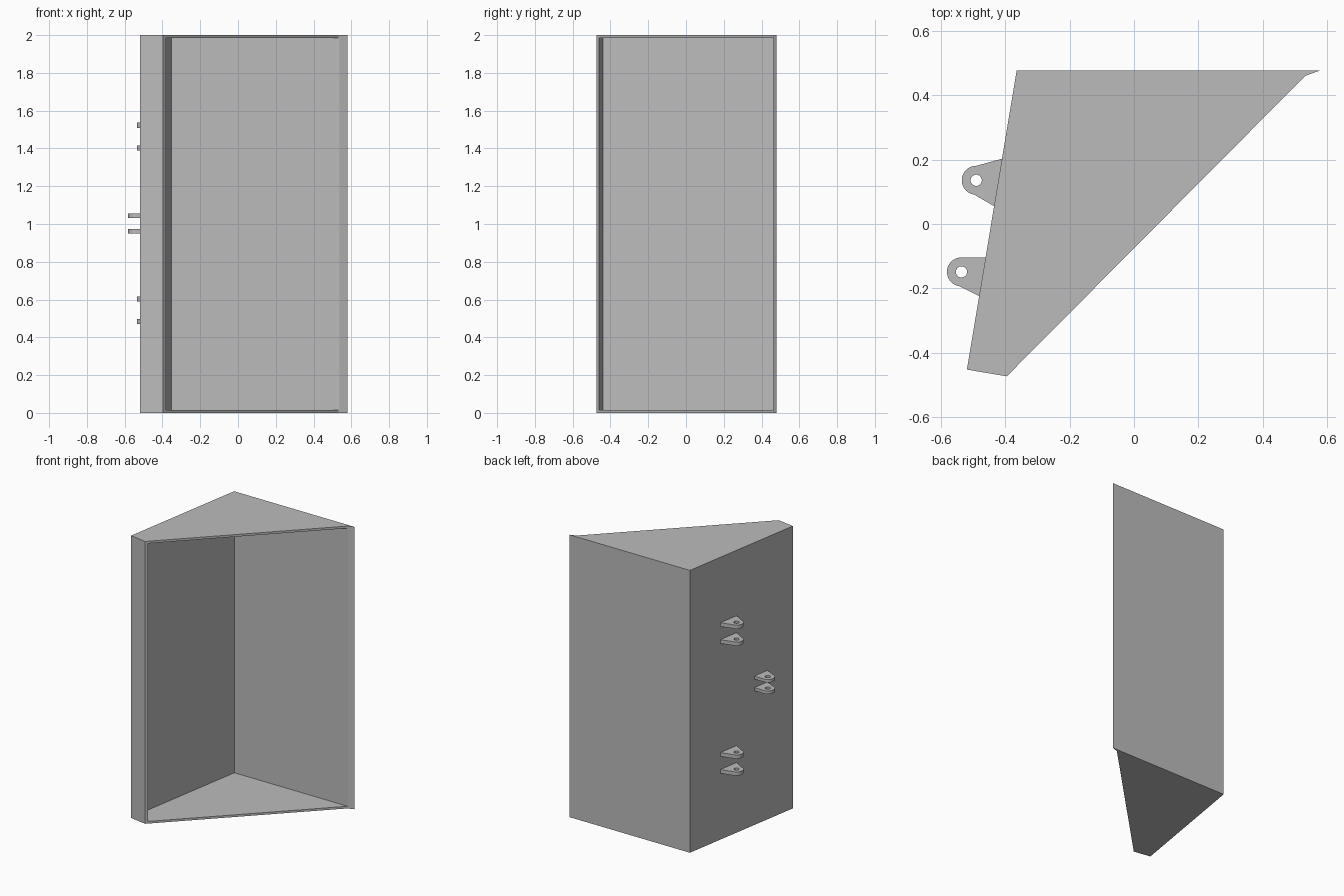
import bpy
import bmesh
from math import cos, sin, radians

cube = bpy.data.objects.get("Cube")
if cube:
    bpy.data.objects.remove(cube, do_unlink=True)

# Single grey paint
grey = bpy.data.materials.new("plain_grey")
grey.use_nodes = True
colour = (0.5, 0.5, 0.5, 1)
grey.diffuse_color = colour
grey.node_tree.nodes["Principled BSDF"].inputs["Base Color"].default_value = colour


def prism(name, outline, bottom, top):
    """Extrude a plan outline between two heights."""
    bm = bmesh.new()
    base = bm.faces.new([bm.verts.new((x, y, bottom)) for x, y in outline])
    result = bmesh.ops.extrude_face_region(bm, geom=[base])
    moved = [g for g in result["geom"] if isinstance(g, bmesh.types.BMVert)]
    bmesh.ops.translate(bm, verts=moved, vec=(0, 0, top - bottom))
    bmesh.ops.recalc_face_normals(bm, faces=bm.faces)
    mesh = bpy.data.meshes.new(name)
    bm.to_mesh(mesh)
    bm.free()
    mesh.materials.append(grey)
    obj = bpy.data.objects.new(name, mesh)
    bpy.context.collection.objects.link(obj)
    return obj


def cut(target, cutter):
    """Subtract the cutter, then remove it."""
    cutter.hide_render = True
    mod = target.modifiers.new("cut", "BOOLEAN")
    mod.operation = "DIFFERENCE"
    mod.solver = "EXACT"
    mod.object = cutter
    bpy.context.view_layer.objects.active = target
    bpy.ops.object.modifier_apply(modifier=mod.name)
    bpy.data.objects.remove(cutter, do_unlink=True)


def arc(centre, radius, start, end, steps):
    angles = [radians(start + (end - start) * i / steps) for i in range(steps + 1)]
    return [(centre[0] + radius * cos(a), centre[1] + radius * sin(a)) for a in angles]


# Wedge-shaped cabinet, hollow and open along its diagonal side
wall = 0.0155
cabinet = prism("cabinet_shell", [(-0.365, 0.478), (-0.52, -0.453), (-0.396, -0.474),
                                  (0.533, 0.461), (0.58, 0.478)], 0, 2)
cavity = prism("cavity_cutter", [(-0.352, 0.4625), (-0.502, -0.44),
                                 (-0.206, -0.49), (0.8, 0.4625)], wall, 2 - wall)
cut(cabinet, cavity)


# Hinge lugs: rounded heads with a pin hole, flaring out to the side wall
def lug(name, centre, root, height, thickness):
    outline = arc(centre, 0.045, 90, 262, 24) + root
    low, high = height - thickness / 2, height + thickness / 2
    obj = prism(name, outline, low, high)
    hole = arc(centre, 0.0175, 0, 345, 23)
    cut(obj, prism("pin_hole_cutter", hole, low - 0.1, high + 0.1))


back_root = [(-0.433, 0.054), (-0.428, 0.053), (-0.406, 0.204), (-0.411, 0.203)]
front_root = [(-0.48, -0.225), (-0.475, -0.226), (-0.456, -0.105), (-0.461, -0.105)]
for pair, middle in (("lower", 0.543), ("upper", 1.463)):
    for side, offset in (("bottom", -0.06), ("top", 0.06)):
        lug(f"{pair}_hinge_lug_{side}", (-0.491, 0.136), back_root, middle + offset, 0.027)
for side, offset in (("bottom", -0.041), ("top", 0.041)):
    lug(f"actuator_lug_{side}", (-0.537, -0.149), front_root, 1.003 + offset, 0.022)
